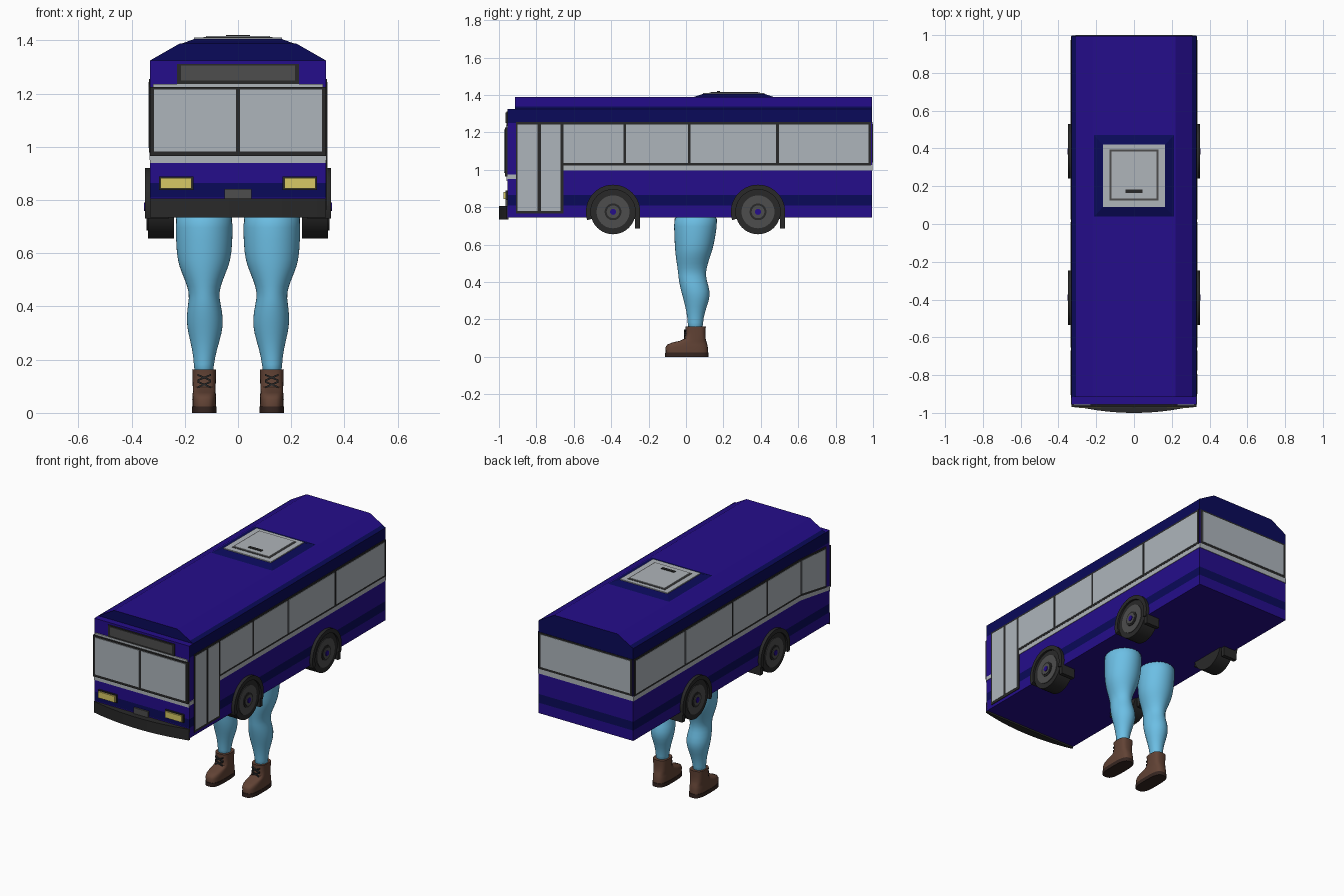
import bpy, bmesh, math
from mathutils import Vector

if "Cube" in bpy.data.objects:
    bpy.data.objects.remove(bpy.data.objects["Cube"])


def material(name, red, green, blue):
    mat = bpy.data.materials.new(name)
    mat.use_nodes = True
    color = (red, green, blue, 1)
    mat.diffuse_color = color
    mat.node_tree.nodes["Principled BSDF"].inputs["Base Color"].default_value = color
    return mat


violet = material("violet blue paint", .018, .004, .26)
navy = material("navy paint", .003, .003, .1)
glass = material("window grey", .42, .46, .5)
pale = material("pale grey", .43, .46, .49)
black = material("black trim", .022, .022, .022)
grey = material("dark grey", .075, .075, .075)
yellow = material("headlight yellow", .68, .58, .13)
cloth = material("light blue cloth", .15, .52, .78)
leather = material("brown leather", .12, .055, .035)
sole_brown = material("dark sole", .035, .018, .014)


def loft(name, rings, mats, smooth=False, cuts=(), rule=None):
    """Skin a list of rings, cap the ends, cut at heights and colour faces by a rule."""
    bm = bmesh.new()
    loops = [[bm.verts.new(point) for point in ring] for ring in rings]
    count = len(loops[0])
    for low, high in zip(loops, loops[1:]):
        for i in range(count):
            j = (i + 1) % count
            bm.faces.new((low[i], low[j], high[j], high[i]))
    bm.faces.new(loops[0])
    bm.faces.new(loops[-1])
    for height in cuts:
        bmesh.ops.bisect_plane(bm, geom=bm.verts[:] + bm.edges[:] + bm.faces[:],
                               plane_co=(0, 0, height), plane_no=(0, 0, 1))
    bmesh.ops.recalc_face_normals(bm, faces=bm.faces)
    bm.normal_update()
    for face in bm.faces:
        if rule:
            face.material_index = int(rule(face.calc_center_median(), face.normal))
    mesh = bpy.data.meshes.new(name)
    bm.to_mesh(mesh)
    bm.free()
    for mat in mats:
        mesh.materials.append(mat)
    obj = bpy.data.objects.new(name, mesh)
    bpy.context.collection.objects.link(obj)
    if smooth:
        bpy.ops.object.select_all(action='DESELECT')
        obj.select_set(True)
        bpy.context.view_layer.objects.active = obj
        bpy.ops.object.shade_smooth_by_angle(angle=math.radians(40))
    return obj


def prism(name, points, axis, start, end, mat, **options):
    """Extrude a flat outline along one axis."""
    place = {'x': lambda a, b, t: (t, a, b),
             'y': lambda a, b, t: (a, t, b),
             'z': lambda a, b, t: (a, b, t)}[axis]
    rings = [[place(a, b, t) for a, b in points] for t in (start, end)]
    mats = mat if isinstance(mat, list) else [mat]
    return loft(name, rings, mats, **options)


def rect(a, b, c, d):
    return [(a, c), (b, c), (b, d), (a, d)]


def circle(center, height, radius, start=0, end=360, steps=40):
    span = [math.radians(start + (end - start) * i / steps) for i in range(steps + (end < 360))]
    return [(center + radius * math.cos(t), height + radius * math.sin(t)) for t in span]


def oval(z, x0, x1, y0, y1, power=1.0, steps=28):
    """Horizontal ring; a power under one squares it off."""
    ring = []
    for i in range(steps):
        t = math.tau * i / steps
        c, s = (math.copysign(abs(v) ** power, v) for v in (math.cos(t), math.sin(t)))
        ring.append(((x0 + x1 + (x1 - x0) * c) / 2, (y0 + y1 + (y1 - y0) * s) / 2, z))
    return ring


# Body shell with painted bands, and the chamfered roof set back from the front
prism("body", rect(-.33, .33, .745, 1.325), 'y', -.955, .995, [violet, navy],
      cuts=(.81, .865, 1.25),
      rule=lambda c, n: abs(n.z) < .5 and (.81 < c.z < .865 or (c.z > 1.25 and n.y > -.5)))
prism("roof", [(-.33, 1.325), (.33, 1.325), (.22, 1.388), (-.22, 1.388)], 'y', -.915, .995,
      [violet, navy], cuts=(1.338,), rule=lambda c, n: c.z < 1.338 or abs(n.y) > .5)

# Roof hatch
loft("hatch_base", [[(x, y, z) for x, y in rect(-w, w, a, b)]
                    for w, a, b, z in ((.22, .03, .48, 1.385), (.165, .09, .42, 1.405))], [navy])
for name, w, a, b, top, mat in (("hatch_plate", .165, .09, .42, 1.411, pale),
                                ("hatch_groove", .13, .125, .395, 1.413, grey),
                                ("hatch_lid", .12, .135, .385, 1.416, pale),
                                ("hatch_handle", .045, .165, .183, 1.42, black)):
    prism(name, rect(-w, w, a, b), 'z', 1.4, top, mat)

# Front: windscreen, destination sign, stripe, number plate
for name, w, low, high, front, mat in (("windscreen_frame", .33, .965, 1.225, -.968, black),
                                       ("windscreen_top_trim", .32, 1.225, 1.237, -.962, pale),
                                       ("sign_frame", .23, 1.237, 1.312, -.96, black),
                                       ("sign_panel", .215, 1.25, 1.305, -.964, grey),
                                       ("front_stripe", .33, .94, .965, -.96, pale),
                                       ("number_plate", .05, .805, .842, -.965, grey)):
    prism(name, rect(-w, w, low, high), 'y', front, -.95, mat)

# Bowed bumper
bow = [(x / 10 * .33, -1 + .04 * (x / 10) ** 2) for x in range(-10, 11)]
prism("bumper", bow + [(.33, -.95), (-.33, -.95)], 'z', .735, .805, black)

# Rear window and stripe
prism("rear_window_frame", rect(-.325, .325, 1.025, 1.255), 'y', .99, .998, black)
prism("rear_window", rect(-.31, .31, 1.04, 1.245), 'y', .99, 1, glass)
prism("rear_stripe", rect(-.33, .33, .995, 1.025), 'y', .99, .998, pale)

for side, s in (("left", 1), ("right", -1)):
    def plate(name, points, depth, mat, base=.325, **options):
        return prism(side + "_" + name, points, 'x', s * base, s * (.33 + depth), mat, **options)

    # Front lights and windscreen halves
    for name, a, b, low, high, front, mat in (
            ("headlight_frame", .168, .297, .837, .888, -.965, black),
            ("headlight", .174, .291, .843, .882, -.975, yellow),
            ("windscreen", .007, .315, .982, 1.215, -.972, glass)):
        prism(side + "_" + name, rect(s * a, s * b, low, high), 'y', front, -.95, mat)

    # Side windows
    plate("stripe", rect(-.66, .995, .995, 1.025), .003, pale)
    plate("window_frame", rect(-.66, .99, 1.022, 1.255), .004, black)
    for a, b in ((-.655, -.335), (-.32, .01), (.025, .48), (.497, .975)):
        plate("window", rect(a, b, 1.035, 1.243), .006, glass)

    if side == "right":
        # Driver window with a dropped sill
        plate("front_stripe", [(-.955, .95), (-.66, .995), (-.66, 1.025), (-.955, .975)], .003, pale)
        plate("driver_frame", [(-.92, .978), (-.66, 1.022), (-.66, 1.255), (-.92, 1.237)], .004, black)
        plate("driver_window", [(-.905, .995), (-.67, 1.035), (-.67, 1.243), (-.905, 1.225)], .006, glass)
    else:
        # Folding door
        plate("front_stripe", rect(-.955, -.91, .95, .975), .003, pale)
        plate("door_frame", rect(-.91, -.655, .765, 1.255), .004, black)
        for a in (-.9, -.775):
            plate("door_window", rect(a, a + .105, .78, 1.243), .006, glass)

    # Wheels, arches and mud flaps
    for place, y in (("front", -.39), ("rear", .385)):
        for name, radius, depth, base, mat in (("tire", .12, .008, .24, black),
                                               ("rim", .088, .012, .3, grey),
                                               ("hub_ring", .045, .016, .3, black),
                                               ("hub", .034, .019, .3, grey),
                                               ("hub_cap", .016, .023, .3, violet)):
            plate(place + "_" + name, circle(y, .775, radius), depth, mat, base, smooth=True)
        arch = circle(y, .775, .145, -18, 198) + circle(y, .775, .119, -18, 198)[::-1]
        plate(place + "_arch", arch, .02, black, .26, smooth=True)
        plate(place + "_mud_flap", rect(y + .118, y + .143, .685, .75), .014, black, .25)

    # Legs: thigh, knee, calf and ankle
    leg = [(.78, .02, .237, -.066, .172), (.7, .019, .235, -.065, .167),
           (.6, .022, .232, -.061, .15), (.55, .035, .222, -.057, .135),
           (.5, .057, .2, -.05, .117), (.45, .073, .182, -.042, .105),
           (.41, .065, .188, -.04, .11), (.35, .054, .195, -.026, .13),
           (.3, .06, .188, -.012, .124), (.24, .079, .172, .003, .1),
           (.18, .092, .165, .01, .09), (.14, .092, .165, .01, .09)]
    obj = loft(side + "_leg", [oval(z, s * a, s * b, c, d) for z, a, b, c, d in leg],
               [cloth], smooth=True)
    obj.modifiers.new("smooth_form", 'SUBSURF').levels = 1

    # Boots
    x = s * .127
    boot = [(.022, -.108, .118, .044), (.05, -.11, .117, .045), (.065, -.1, .114, .044),
            (.076, -.075, .111, .043), (.085, -.035, .108, .043), (.098, -.008, .105, .043),
            (.13, -.001, .104, .044), (.163, -.004, .106, .045)]
    loft(side + "_boot", [oval(z, x - w, x + w, a, b, .65) for z, a, b, w in boot],
         [leather], smooth=True)
    loft(side + "_sole", [oval(z, x - .046, x + .046, -.112, .121, .65) for z in (0, .024)],
         [sole_brown], smooth=True)
    for z in (.092, .118):
        for d in (-.026, .026):
            bar = [(x - d, z), (x - d, z + .007), (x + d, z + .029), (x + d, z + .022)]
            prism(side + "_lace", bar, 'y', -.012, .012, black)
